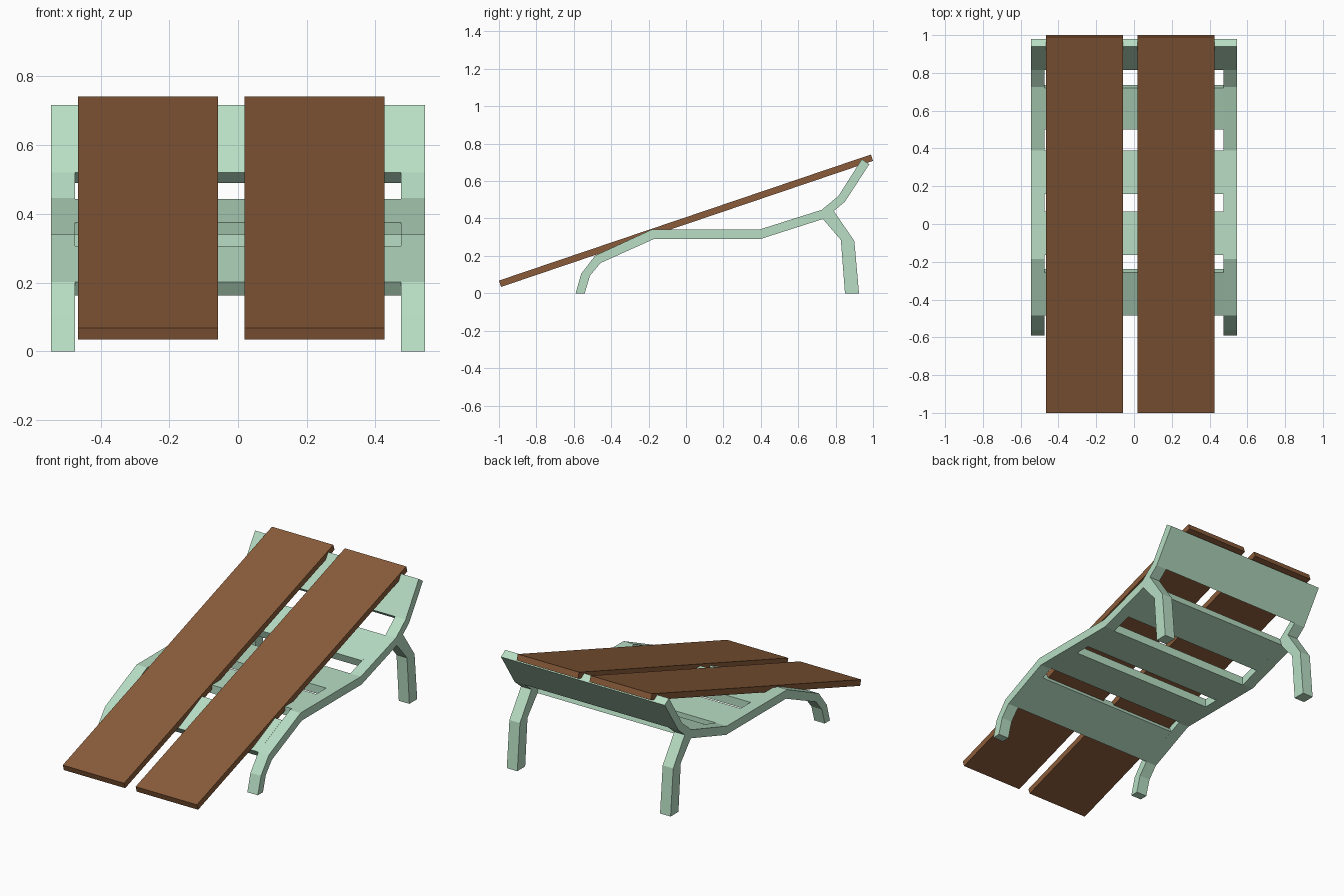
import bpy, bmesh

if "Cube" in bpy.data.objects:
    bpy.data.objects.remove(bpy.data.objects["Cube"])


def material(name, rgb):
    m = bpy.data.materials.new(name)
    m.diffuse_color = (*rgb, 1)
    m.use_nodes = True
    m.node_tree.nodes["Principled BSDF"].inputs["Base Color"].default_value = m.diffuse_color
    return m


GREEN = material("pale green plastic", (0.479, 0.730, 0.552))
BROWN = material("brown wood", (0.258, 0.107, 0.042))


def extrude_profile(name, profile, x0, x1, mat):
    """Extrude a closed (y, z) outline from x0 to x1."""
    bm = bmesh.new()
    face = bm.faces.new([bm.verts.new((x0, y, z)) for y, z in profile])
    ext = bmesh.ops.extrude_face_region(bm, geom=[face])["geom"]
    bmesh.ops.translate(bm, vec=(x1 - x0, 0, 0),
                        verts=[v for v in ext if isinstance(v, bmesh.types.BMVert)])
    bmesh.ops.recalc_face_normals(bm, faces=bm.faces)
    me = bpy.data.meshes.new(name)
    bm.to_mesh(me)
    bm.free()
    me.materials.append(mat)
    ob = bpy.data.objects.new(name, me)
    bpy.context.collection.objects.link(ob)
    return ob


# side frames: front leg, seat rail, back rest and back leg in one outline
frame = [(-0.59, 0), (-0.56, 0.105), (-0.485, 0.202), (-0.185, 0.34),
         (0.39, 0.34), (0.725, 0.446), (0.815, 0.52), (0.94, 0.717),
         (0.98, 0.69), (0.85, 0.49), (0.79, 0.44), (0.90, 0.28),
         (0.925, 0), (0.85, 0), (0.828, 0.285), (0.732, 0.397),
         (0.397, 0.29), (-0.172, 0.29), (-0.457, 0.162), (-0.513, 0.095),
         (-0.54, 0.005), (-0.54, 0)]
for side, sx in (("left", -1), ("right", 1)):
    extrude_profile(side + "_frame", frame, sx * 0.475, sx * 0.545, GREEN)

# cross slats between the frames, flush with the rails
slats = {
    "front_slat": [(-0.485, 0.202), (-0.258, 0.307), (-0.238, 0.261), (-0.457, 0.162)],
    "seat_slat_a": [(-0.165, 0.34), (0.065, 0.34), (0.065, 0.29), (-0.165, 0.29)],
    "seat_slat_b": [(0.16, 0.34), (0.39, 0.34), (0.39, 0.29), (0.16, 0.29)],
    "rear_slat": [(0.50, 0.375), (0.72, 0.444), (0.735, 0.398), (0.515, 0.328)],
    "back_rest_slat": [(0.815, 0.52), (0.94, 0.717), (0.98, 0.69), (0.85, 0.49)],
}
for name, outline in slats.items():
    extrude_profile(name, outline, -0.475, 0.475, GREEN)

# two sloping planks resting on the lounger
plank = [(-1.0, 0.068), (0.989, 0.742), (1.0, 0.708), (-0.989, 0.034)]
for side, x0 in (("left", -0.466), ("right", 0.019)):
    extrude_profile(side + "_plank", plank, x0, x0 + 0.408, BROWN)
